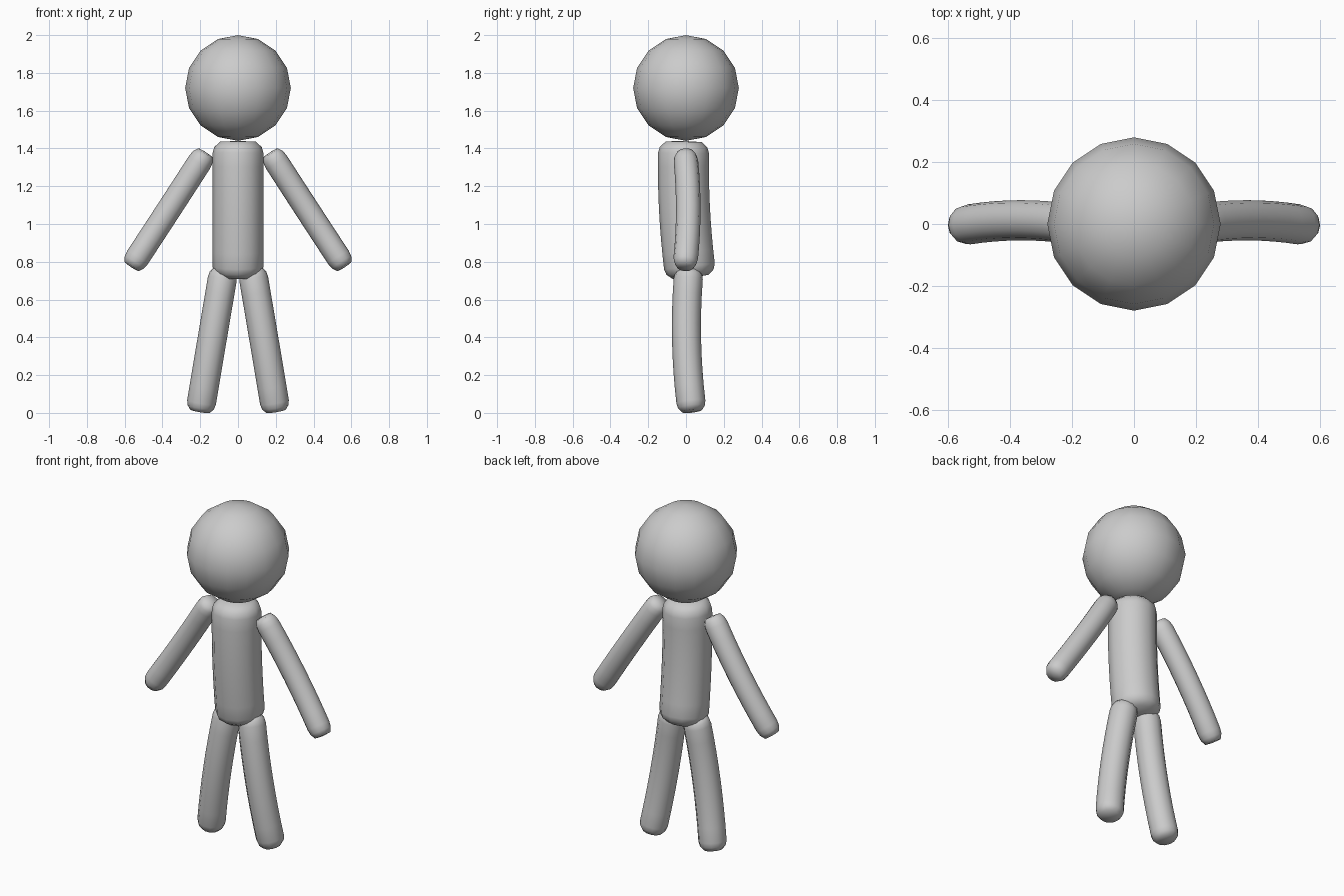
import bpy, bmesh, math
from mathutils import Vector

if "Cube" in bpy.data.objects:
    bpy.data.objects.remove(bpy.data.objects["Cube"])

grey = bpy.data.materials.new("plain_grey")
grey.diffuse_color = (0.6, 0.6, 0.6, 1)
grey.use_nodes = True
grey.node_tree.nodes["Principled BSDF"].inputs["Base Color"].default_value = grey.diffuse_color

SIDES, SPANS = 12, 8
# rounded end: (radius fraction, height fraction)
CAP = [(0.7, 0.93), (0.93, 0.5)]


def finish(name, bm):
    bmesh.ops.recalc_face_normals(bm, faces=bm.faces[:])
    for f in bm.faces:
        f.smooth = True
    mesh = bpy.data.meshes.new(name)
    bm.to_mesh(mesh)
    bm.free()
    mesh.materials.append(grey)
    obj = bpy.data.objects.new(name, mesh)
    bpy.context.collection.objects.link(obj)
    return obj


def capsule(name, top, mid, bottom, radius, cap_top, cap_bottom, side=1):
    """Rounded tube following a gentle curve through three points."""
    a, m, b = (Vector((p[0] * side, p[1], p[2])) for p in (top, mid, bottom))
    ctrl = 2 * m - (a + b) / 2

    def point(t):
        return a * (1 - t) ** 2 + ctrl * 2 * t * (1 - t) + b * t * t

    def tangent(t):
        return ((ctrl - a) * (1 - t) + (b - ctrl) * t).normalized()

    # stations along the curve: centre, direction, radius
    stations = [(a - tangent(0) * cap_top * h, tangent(0), radius * r) for r, h in CAP]
    stations += [(point(i / SPANS), tangent(i / SPANS), radius) for i in range(SPANS + 1)]
    stations += [(b + tangent(1) * cap_bottom * h, tangent(1), radius * r)
                 for r, h in reversed(CAP)]

    bm = bmesh.new()
    rings = []
    for centre, d, r in stations:
        u = Vector((0, 1, 0)).cross(d).normalized()
        v = d.cross(u)
        rings.append([bm.verts.new(centre + r * (u * math.cos(w) + v * math.sin(w)))
                      for w in (2 * math.pi * k / SIDES for k in range(SIDES))])
    for lo, hi in zip(rings, rings[1:]):
        for k in range(SIDES):
            n = (k + 1) % SIDES
            bm.faces.new((lo[k], lo[n], hi[n], hi[k]))
    # close the ends with shallow fans
    for ring, tip in ((rings[0], a - tangent(0) * cap_top),
                      (rings[-1], b + tangent(1) * cap_bottom)):
        pole = bm.verts.new(tip)
        for k in range(SIDES):
            bm.faces.new((ring[k], ring[(k + 1) % SIDES], pole))
    return finish(name, bm)


# head
bm = bmesh.new()
bmesh.ops.create_uvsphere(bm, u_segments=16, v_segments=8, radius=0.28)
bmesh.ops.translate(bm, verts=bm.verts[:], vec=(0, 0, 1.72))
finish("head", bm)

# torso
capsule("torso", (0, -0.013, 1.375), (0, -0.008, 1.08), (0, 0.018, 0.775),
        0.135, 0.065, 0.06)

# arms and legs
for label, side in (("right", -1), ("left", 1)):
    capsule(label + "_arm", (0.203, 0, 1.328), (0.367, 0.012, 1.075),
            (0.532, -0.001, 0.823), 0.065, 0.062, 0.062, side)
    capsule(label + "_leg", (0.083, 0.012, 0.71), (0.138, 0.003, 0.385),
            (0.193, 0.026, 0.057), 0.077, 0.055, 0.052, side)
